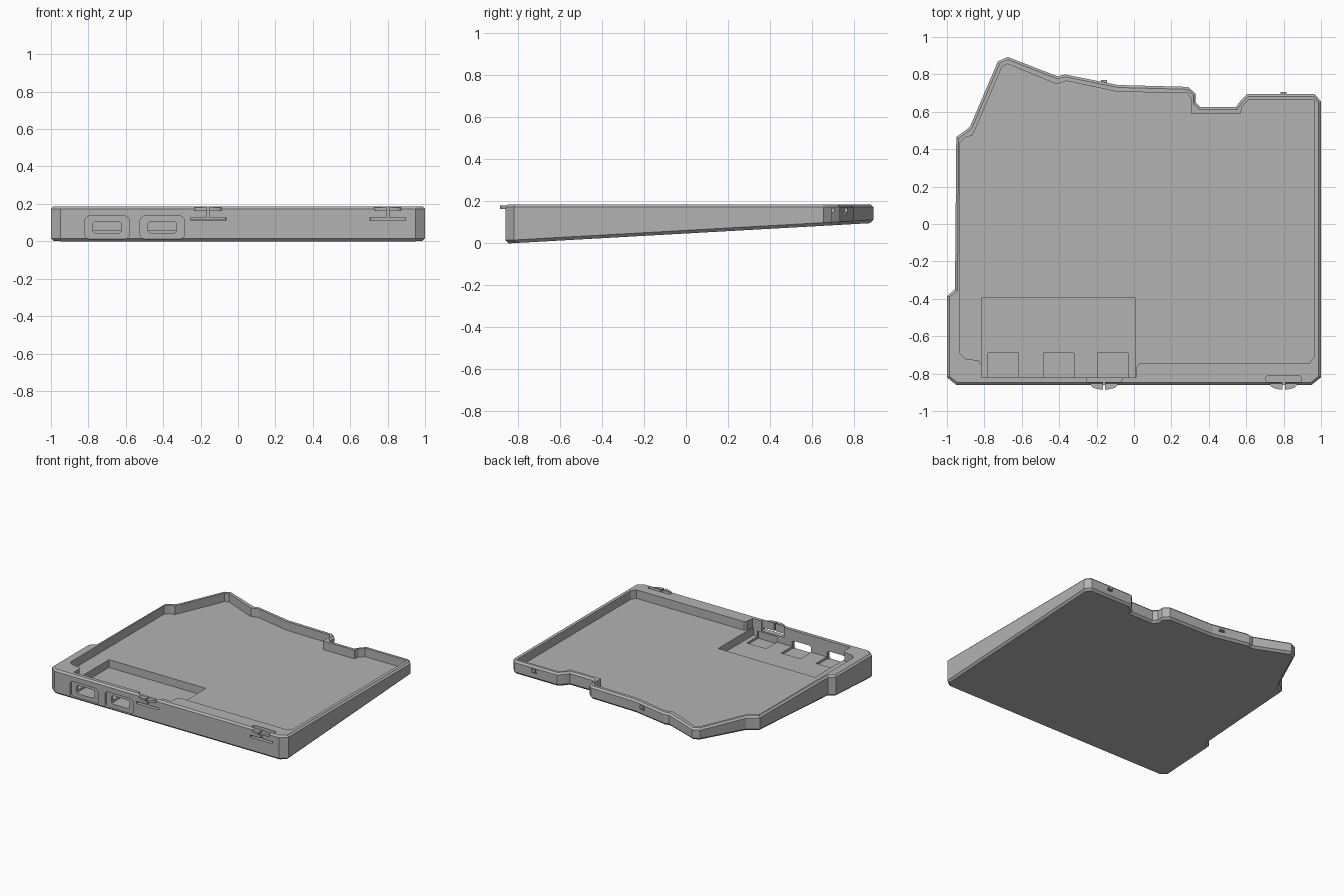
import bpy, bmesh, math
from mathutils import Vector

cube = bpy.data.objects.get("Cube")
if cube:
    bpy.data.objects.remove(cube)

grey = bpy.data.materials.new("matte_grey")
grey.use_nodes = True
colour = (0.45, 0.45, 0.45, 1)
grey.diffuse_color = colour
grey.node_tree.nodes["Principled BSDF"].inputs["Base Color"].default_value = colour

TOP, CHAMFER = 0.186, 0.013
FLOOR, POCKET_FLOOR = 0.12, 0.06


def loft(name, rings):
    """Closed solid through matching rings of points."""
    bm = bmesh.new()
    loops = [[bm.verts.new(p) for p in ring] for ring in rings]
    bm.faces.new(loops[0])
    bm.faces.new(loops[-1])
    n = len(loops[0])
    for a, b in zip(loops, loops[1:]):
        for i in range(n):
            j = (i + 1) % n
            bm.faces.new((a[i], a[j], b[j], b[i]))
    bmesh.ops.recalc_face_normals(bm, faces=bm.faces)
    mesh = bpy.data.meshes.new(name)
    bm.to_mesh(mesh)
    bm.free()
    mesh.materials.append(grey)
    obj = bpy.data.objects.new(name, mesh)
    bpy.context.collection.objects.link(obj)
    return obj


def prism(name, pts, lo, hi, axis="z"):
    if axis == "z":
        return loft(name, [[(x, y, h) for x, y in pts] for h in (lo, hi)])
    return loft(name, [[(x, h, z) for x, z in pts] for h in (lo, hi)])


def rect(x0, x1, y0, y1):
    return [(x0, y0), (x1, y0), (x1, y1), (x0, y1)]


def round_rect(x0, x1, y0, y1, r, steps=5):
    corners = [(x1 - r, y1 - r), (x0 + r, y1 - r), (x0 + r, y0 + r), (x1 - r, y0 + r)]
    return [(cx + r * math.cos(a), cy + r * math.sin(a))
            for q, (cx, cy) in enumerate(corners)
            for a in [math.pi / 2 * (q + s / steps) for s in range(steps + 1)]]


def inset(pts, d):
    """Move a counter-clockwise outline inwards with mitred corners."""
    result = []
    for i, p in enumerate(pts):
        p = Vector(p)
        u = (p - Vector(pts[i - 1])).normalized()
        v = (Vector(pts[(i + 1) % len(pts)]) - p).normalized()
        n1, n2 = Vector((-u.y, u.x)), Vector((-v.y, v.x))
        result.append(tuple(p + (n1 + n2) * d / (1 + n1.dot(n2))))
    return result


def base_z(y):
    return max(0, (y + 0.845) * 0.056)


def cut(obj, cutter):
    cutter.hide_render = True
    mod = obj.modifiers.new("cut", "BOOLEAN")
    mod.operation, mod.solver, mod.object = "DIFFERENCE", "EXACT", cutter
    bpy.context.view_layer.objects.active = obj
    bpy.ops.object.modifier_apply(modifier=mod.name)
    bpy.data.objects.remove(cutter)


# Wedge-shaped tray body with chamfered top and bottom rims
outline = [(-.95, -.86), (.95, -.86), (1, -.82), (1, .655), (.965, .695),
           (.605, .695), (.57, .66), (.545, .625), (.355, .625), (.33, .65),
           (.33, .695), (.29, .733), (-.085, .743), (-.37, .80), (-.41, .79),
           (-.675, .893), (-.727, .87), (-.875, .525), (-.895, .505),
           (-.95, .465), (-.957, -.35), (-1, -.385), (-1, -.82)]
rim = inset(outline, CHAMFER)
body = loft("tray_body", [
    [(x, y, base_z(y)) for x, y in inset(outline, 0.015)],
    [(x, y, base_z(y) + 0.015) for x, y in outline],
    [(x, y, TOP - CHAMFER) for x, y in outline],
    [(x, y, TOP) for x, y in rim]])

# Main cavity, then the deeper pocket at the front
cavity = [(.01, -.82), (.015, -.76), (.03, -.743), (.94, -.743), (.963, -.71),
          (.963, .663), (.61, .663), (.58, .63), (.57, .592), (.305, .592),
          (.305, .67), (.285, .70), (-.09, .707), (-.36, .765), (-.415, .748),
          (-.675, .856), (-.705, .842), (-.845, .515), (-.865, .472),
          (-.90, .465), (-.93, .435), (-.93, -.69), (-.905, -.72),
          (-.83, -.73), (-.815, -.755), (-.815, -.82)]
cut(body, prism("cavity_cutter", cavity, FLOOR, 0.3))
cut(body, prism("pocket_cutter", rect(-.815, .005, -.82, -.395), POCKET_FLOOR, 0.3))

# Shallow connector recesses in the pocket floor
for x in (-.78, -.485, -.195):
    cut(body, prism("recess_cutter", rect(x, x + .163, -.828, -.69), 0.043, 0.1))

# Port openings with recessed rounded surrounds
for x in (-.7, -.405):
    surround = round_rect(x - .118, x + .118, .012, .135, .025)
    cut(body, prism("surround_cutter", surround, -.9, -.842, "y"))
    opening = round_rect(x - .077, x + .077, .043, .107, .02)
    cut(body, prism("opening_cutter", opening, -.9, -.80, "y"))

# Spring latches: relief slots, split lips and matching rear nubs
for side, x, back in (("right", -.16, .757), ("left", .80, .695)):
    slot = round_rect(x - .095, x + .095, -.845, -.812, .012)
    cut(body, prism("slot_cutter", slot, 0.112, 0.3))
    cut(body, prism("slit_cutter", rect(x - .095, x + .095, .112, .127), -.9, -.83, "y"))
    cut(body, prism("split_cutter", rect(x - .006, x + .006, .12, .3), -.9, -.83, "y"))
    for part, s in (("inner", -1), ("outer", 1)):
        arc = [(x + s * (.006 + .066 * math.cos(a)), -.858 - .027 * math.sin(a))
               for a in [math.pi / 2 * k / 6 for k in range(7)]]
        arc += [(x + s * .006, -.848), (x + s * .072, -.848)]
        prism(f"{side}_latch_lip_{part}", arc, 0.164, 0.18)
    cut(body, prism("rear_groove_cutter", rect(x - .022, x + .022, .135, .147),
                    back - .012, back + .1, "y"))
    prism(f"{side}_rear_nub", rect(x - .016, x + .016, back - .012, back + .012),
          0.147, 0.168)
